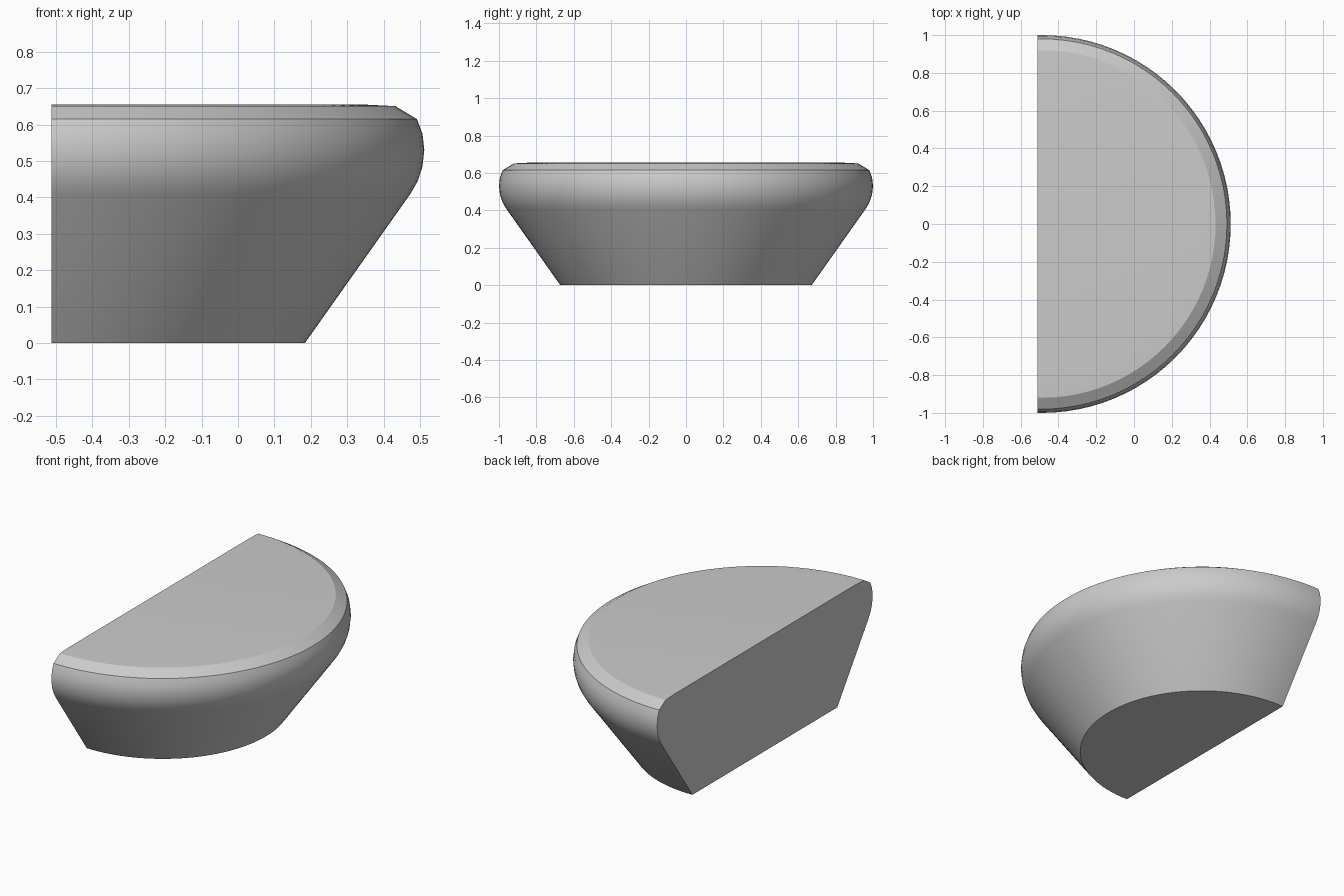
import bpy
import bmesh
from math import pi, radians
from mathutils import Vector

default_cube = bpy.data.objects.get("Cube")
if default_cube:
    bpy.data.objects.remove(default_cube, do_unlink=True)

AXIS_X = -0.488   # centre of the round body
CUT_X = -0.512    # flat back face
SEGMENTS = 96

# Radius and height from the base centre, up the flared wall and round the rim
profile = [(0, 0), (0.672, 0), (0.962, 0.41), (0.982, 0.445), (0.995, 0.485),
           (1, 0.53), (0.995, 0.575), (0.98, 0.615), (0.92, 0.651),
           (0.84, 0.655), (0, 0.655)]

# Revolve the profile into a full round body
bm = bmesh.new()
verts = [bm.verts.new((AXIS_X + r, 0, z)) for r, z in profile]
edges = [bm.edges.new(pair) for pair in zip(verts, verts[1:])]
bmesh.ops.spin(bm, geom=verts + edges, cent=(AXIS_X, 0, 0), axis=(0, 0, 1),
               angle=2 * pi, steps=SEGMENTS, use_duplicate=False)
bmesh.ops.remove_doubles(bm, verts=bm.verts[:], dist=0.0001)

# Slice the body just behind its axis and close the flat face
bmesh.ops.bisect_plane(bm, geom=bm.verts[:] + bm.edges[:] + bm.faces[:],
                       plane_co=Vector((CUT_X, 0, 0)), plane_no=Vector((-1, 0, 0)),
                       clear_outer=True)
rim_edges = [e for e in bm.edges if e.is_boundary]
bmesh.ops.holes_fill(bm, edges=rim_edges, sides=0)
bmesh.ops.recalc_face_normals(bm, faces=bm.faces[:])

mesh = bpy.data.meshes.new("half_round_body")
bm.to_mesh(mesh)
bm.free()
body = bpy.data.objects.new("half_round_body", mesh)
bpy.context.collection.objects.link(body)

# Smooth wall and rim, crisp edges round the flat faces
bpy.ops.object.select_all(action='DESELECT')
body.select_set(True)
bpy.context.view_layer.objects.active = body
bpy.ops.object.shade_smooth_by_angle(angle=radians(26))
